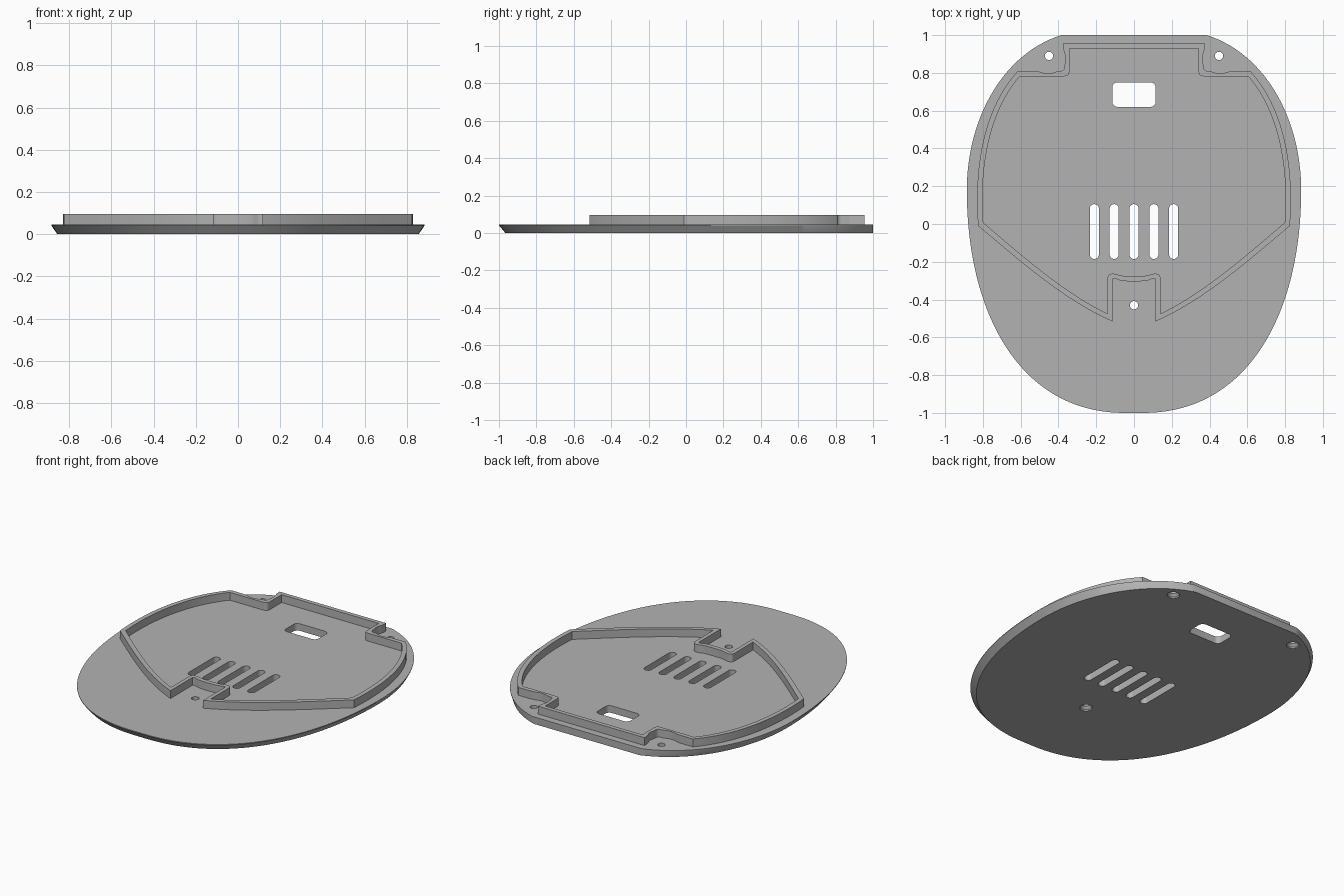
import bpy, bmesh, math
from mathutils import Vector
from mathutils.geometry import interpolate_bezier

if "Cube" in bpy.data.objects:
    bpy.data.objects.remove(bpy.data.objects["Cube"], do_unlink=True)

TOP = 0.045       # plate thickness
RIM = 0.095       # top of the raised wall

grey = bpy.data.materials.new("matte_grey")
grey.use_nodes = True
grey.diffuse_color = (0.45, 0.45, 0.45, 1)
grey.node_tree.nodes["Principled BSDF"].inputs["Base Color"].default_value = grey.diffuse_color


def bez(a, b, c, d, n=24):
    """Points along a cubic curve."""
    return [tuple(p)[:2] for p in interpolate_bezier(*[Vector((*p, 0)) for p in (a, b, c, d)], n)]


def mirrored(half):
    """Close a right-hand half outline, running front to back, into a full loop."""
    return half + [(-x, y) for x, y in reversed(half) if x > 0.001]


def rounded_rect(cx, cy, w, h, r, n=8):
    pts = []
    for i, (sx, sy) in enumerate([(1, 1), (-1, 1), (-1, -1), (1, -1)]):
        for k in range(n + 1):
            a = math.pi / 2 * (i + k / n)
            pts.append((cx + sx * (w / 2 - r) + r * math.cos(a),
                        cy + sy * (h / 2 - r) + r * math.sin(a)))
    return pts


def circle(cx, cy, r, n=24):
    return [(cx + r * math.cos(math.tau * k / n), cy + r * math.sin(math.tau * k / n)) for k in range(n)]


def loft(name, layers):
    """Solid through stacked loops of equal length, given as (loop, z)."""
    bm = bmesh.new()
    rings = [[bm.verts.new((x, y, z)) for x, y in loop] for loop, z in layers]
    bm.faces.new(rings[0][::-1])
    bm.faces.new(rings[-1])
    n = len(rings[0])
    for lo, hi in zip(rings, rings[1:]):
        for i in range(n):
            j = (i + 1) % n
            bm.faces.new((lo[i], lo[j], hi[j], hi[i]))
    bmesh.ops.recalc_face_normals(bm, faces=bm.faces)
    mesh = bpy.data.meshes.new(name)
    bm.to_mesh(mesh)
    bm.free()
    mesh.materials.append(grey)
    ob = bpy.data.objects.new(name, mesh)
    bpy.context.collection.objects.link(ob)
    return ob


def activate(ob):
    bpy.ops.object.select_all(action='DESELECT')
    ob.select_set(True)
    bpy.context.view_layer.objects.active = ob


def cut(ob, cutter):
    cutter.hide_render = True
    mod = ob.modifiers.new("cut", 'BOOLEAN')
    mod.operation, mod.solver, mod.object = 'DIFFERENCE', 'EXACT', cutter
    activate(ob)
    bpy.ops.object.modifier_apply(modifier=mod.name)
    bpy.data.objects.remove(cutter, do_unlink=True)


# Base plate: egg outline with a straight back, undercut towards the bottom
side = (0.885, 0.18)
outline = mirrored(bez((0.05, -1), (0.6, -1), (0.885, -0.48), side, 40)
                   + bez(side, (0.885, 0.55), (0.70, 0.90), (0.385, 1), 30)[1:])
under = [(x * 0.968, 1 - (1 - y) * 0.983) for x, y in outline]
plate = loft("base_plate", [(under, 0), (outline, TOP - 0.004), (outline, TOP)])

# Vent slots and the cable window
openings = [rounded_rect(0.105 * i, -0.04, 0.048, 0.29, 0.0238) for i in range(-2, 3)]
openings.append(rounded_rect(0, 0.685, 0.23, 0.13, 0.028))
for loop in openings:
    cut(plate, loft("opening_cutter", [(loop, -0.05), (loop, 0.2)]))

# Screw holes, countersunk from below
for x, y in [(-0.45, 0.89), (0.45, 0.89), (0, -0.43)]:
    wide, narrow = circle(x, y, 0.037), circle(x, y, 0.022)
    cut(plate, loft("screw_cutter", [(wide, -0.02), (wide, 0.008), (narrow, 0.024), (narrow, 0.2)]))

# Raised wall: outer outline with a notch round every screw
outer = mirrored(
    [(0, -0.305)] + bez((0.06, -0.302), (0.085, -0.298), (0.095, -0.285), (0.115, -0.292), 8)
    + bez((0.115, -0.515), (0.36, -0.41), (0.60, -0.20), (0.825, -0.01))
    + bez((0.825, -0.01), (0.85, 0.32), (0.79, 0.62), (0.615, 0.81))[1:]
    + bez((0.54, 0.81), (0.49, 0.81), (0.49, 0.797), (0.455, 0.797), 8)
    + bez((0.455, 0.797), (0.42, 0.797), (0.42, 0.81), (0.385, 0.81), 8)[1:]
    + bez((0.385, 0.81), (0.36, 0.815), (0.372, 0.84), (0.362, 0.87), 8)[1:]
    + bez((0.362, 0.87), (0.358, 0.9), (0.376, 0.9), (0.376, 0.955), 8)[1:]
    + [(0, 0.955)])
inner = mirrored(
    [(0, -0.277)] + bez((0.06, -0.274), (0.09, -0.27), (0.09, -0.263), (0.115, -0.263), 8)
    + bez((0.115, -0.263), (0.13, -0.263), (0.14, -0.27), (0.14, -0.29), 8)[1:]
    + bez((0.14, -0.475), (0.36, -0.37), (0.58, -0.18), (0.798, 0.008))
    + bez((0.798, 0.008), (0.82, 0.32), (0.76, 0.60), (0.605, 0.782))[1:]
    + bez((0.37, 0.782), (0.35, 0.782), (0.342, 0.79), (0.342, 0.81), 8)
    + [(0.342, 0.928), (0, 0.928)])
wall = loft("raised_wall", [(outer, TOP - 0.004), (outer, RIM)])
cut(wall, loft("wall_cutter", [(inner, -0.05), (inner, 0.2)]))

for ob in (plate, wall):
    activate(ob)
    bpy.ops.object.shade_smooth_by_angle(angle=math.radians(25))
